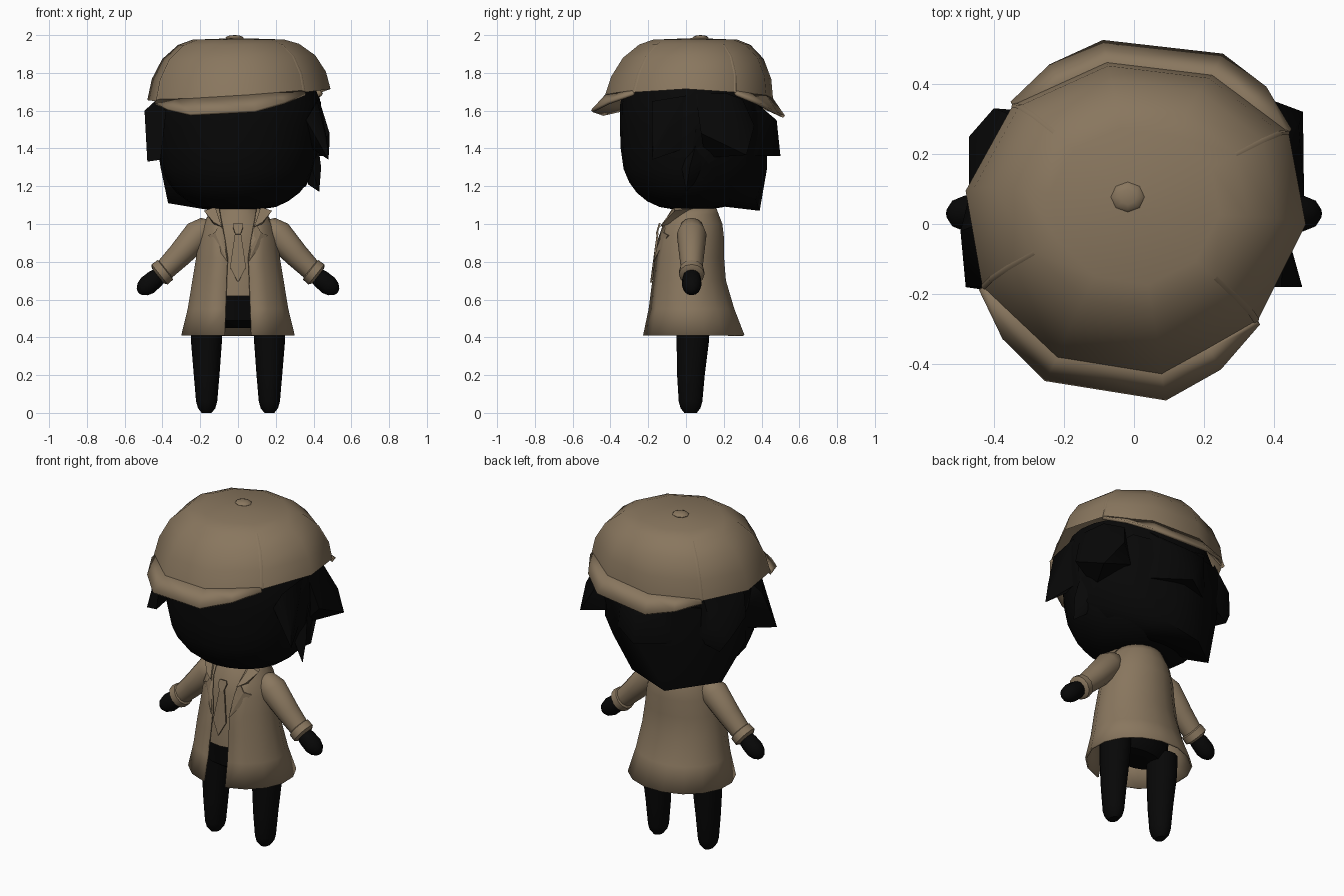
import bpy, bmesh, math
from mathutils import Vector

if "Cube" in bpy.data.objects:
    bpy.data.objects.remove(bpy.data.objects["Cube"])


def material(name, rgb):
    m = bpy.data.materials.new(name)
    m.diffuse_color = (*rgb, 1)
    m.use_nodes = True
    m.node_tree.nodes["Principled BSDF"].inputs["Base Color"].default_value = m.diffuse_color
    return m


TAN = material("tan cloth", (0.25, 0.183, 0.113))
BLACK = material("soft black", (0.0022, 0.0022, 0.0022))


def finish(name, bm, mat, angle=40, thick=0, offset=0):
    bmesh.ops.recalc_face_normals(bm, faces=bm.faces[:])
    me = bpy.data.meshes.new(name)
    bm.to_mesh(me)
    bm.free()
    me.materials.append(mat)
    ob = bpy.data.objects.new(name, me)
    bpy.context.collection.objects.link(ob)
    if thick:
        mod = ob.modifiers.new("thickness", "SOLIDIFY")
        mod.thickness, mod.offset = thick, offset
    bpy.ops.object.select_all(action="DESELECT")
    bpy.context.view_layer.objects.active = ob
    ob.select_set(True)
    if angle:
        bpy.ops.object.shade_smooth_by_angle(angle=math.radians(angle))
    return ob


def loft(name, rings, mat, closed=True, caps=(True, True), **kw):
    bm = bmesh.new()
    vs = [[bm.verts.new(p) for p in r] for r in rings]
    n = len(vs[0])
    for a, b in zip(vs, vs[1:]):
        for i in range(n if closed else n - 1):
            j = (i + 1) % n
            bm.faces.new((a[i], a[j], b[j], b[i]))
    for use, r in zip(caps, (vs[0], vs[-1])):
        if use and closed:
            bm.faces.new(r)
    return finish(name, bm, mat, **kw)


def hull(name, pts, mat):
    bm = bmesh.new()
    for p in pts:
        bm.verts.new(p)
    res = bmesh.ops.convex_hull(bm, input=bm.verts[:])
    junk = [g for g in res["geom_interior"] if isinstance(g, bmesh.types.BMVert)]
    bmesh.ops.delete(bm, geom=junk, context="VERTS")
    return finish(name, bm, mat, angle=50)


def ellipsoid(name, loc, size, mat, u=20, v=12):
    bm = bmesh.new()
    bmesh.ops.create_uvsphere(bm, u_segments=u, v_segments=v, radius=1)
    for vert in bm.verts:
        vert.co = Vector(loc) + Vector(c * s for c, s in zip(vert.co, size))
    return finish(name, bm, mat)


def tube(name, path, mat, n=12):
    """Round tube through (x, y, z, radius) points lying in a plane of constant y."""
    pts = [Vector(p[:3]) for p in path]
    rings = []
    for i, p in enumerate(pts):
        d = (pts[min(i + 1, len(pts) - 1)] - pts[max(i - 1, 0)]).normalized()
        side = Vector((0, 1, 0))
        up = d.cross(side).normalized()
        rings.append([p + path[i][3] * (math.cos(k * math.tau / n) * side + math.sin(k * math.tau / n) * up)
                      for k in range(n)])
    return loft(name, rings, mat)


# Coat: z, half width, front y, back y, half opening
COAT = [(0.41, .30, -.23, .31, .07), (0.55, .265, -.20, .255, .065), (0.70, .24, -.18, .21, .06),
        (0.82, .22, -.165, .20, .055), (0.92, .205, -.155, .20, .07), (1.0, .18, -.135, .19, .085),
        (1.05, .15, -.105, .17, .095), (1.09, .13, -.08, .155, .10)]


def oval(z, rx, yf, yb, gap=0, n=16):
    a = math.asin(gap / rx)
    cy, ry = (yf + yb) / 2, (yb - yf) / 2
    ts = [a + (math.tau - 2 * a) * i / (n if gap == 0 else n - 1) for i in range(n)]
    return [(rx * math.sin(t), cy - ry * math.cos(t), z) for t in ts]


def coat_y(x, z):
    for a, b in zip(COAT, COAT[1:]):
        if z <= b[0] or b is COAT[-1]:
            f = min(1, (z - a[0]) / (b[0] - a[0]))
            _, rx, yf, yb, _ = [p + (q - p) * f for p, q in zip(a, b)]
            return (yf + yb) / 2 - (yb - yf) / 2 * math.sqrt(max(0, 1 - (x / rx) ** 2))


def plate(name, outline, lift):
    bm = bmesh.new()
    f = bm.faces.new([bm.verts.new((x, coat_y(x, z) - lift, z)) for x, z in outline])
    bmesh.ops.triangulate(bm, faces=[f])
    return finish(name, bm, TAN, angle=0, thick=0.009)


loft("coat", [oval(*r) for r in COAT], TAN, closed=False, thick=0.01, offset=0)
SHIRT = [(0.62, .23, -.172, .2)] + [(z, rx - .015, yf + .012, yb - .015) for z, rx, yf, yb, g in COAT[2:]]
loft("shirt", [oval(*r) for r in SHIRT], TAN)
loft("trouser_hips", [oval(0.45, .16, -.08, .11), oval(0.49, .21, -.14, .14), oval(0.63, .21, -.155, .16)], BLACK)

# Lapels, collar, tie
for s, side in ((-1, "left"), (1, "right")):
    plate(side + "_lapel", [(s * .055, .80), (s * .155, .94), (s * .12, .955), (s * .09, 1.01)], .008)
    hull(side + "_collar", [(s * .18, -.06, 1.07), (s * .13, -.115, 1.01), (s * .085, -.14, .985), (s * .12, -.06, 1.09),
                            (s * .12, .08, 1.09), (s * .13, -.09, 1.00), (s * .10, -.08, 1.02)], TAN)
plate("tie_blade", [(-.015, .955), (-.042, .77), (0, .69), (.042, .77), (.015, .955)], .004)
plate("tie_knot", [(-.014, .945), (-.027, .985), (-.022, 1.005), (.022, 1.005), (.027, .985), (.014, .945)], .008)

# Limbs
for s, side in ((-1, "left"), (1, "right")):
    tube(side + "_sleeve", [(s * .14, .03, 1.0, .03), (s * .16, .03, .985, .06), (s * .21, .03, .945, .079),
                            (s * .31, .03, .835, .066), (s * .40, .03, .745, .055)], TAN)
    tube(side + "_cuff", [(s * .378, .03, .762, .05), (s * .385, .03, .757, .066), (s * .415, .03, .733, .068),
                          (s * .425, .03, .725, .05)], TAN)
    tube(side + "_hand", [(s * .40, .03, .74, .04), (s * .44, .03, .708, .05), (s * .48, .03, .675, .052),
                          (s * .505, .03, .655, .042), (s * .522, .03, .64, .022), (s * .527, .03, .636, .004)], BLACK)
    leg = [(.50, .165, .085, .04, .09), (.38, .167, .082, .036, .088), (.2, .166, .068, .026, .075),
           (.06, .166, .056, .024, .064), (.025, .166, .046, .024, .054), (.0, .166, .026, .024, .034)]
    loft(side + "_leg", [[(s * cx + rx * math.cos(k * math.tau / 14), cy + ry * math.sin(k * math.tau / 14), z)
                          for k in range(14)] for z, cx, rx, cy, ry in leg], BLACK)

# Head with a broad, flat chin, and hair
HEAD = [(1.078, .12, .10), (1.09, .20, .17), (1.12, .265, .235), (1.165, .325, .29), (1.22, .37, .33), (1.29, .40, .36),
        (1.40, .425, .376), (1.52, .435, .38), (1.64, .44, .378), (1.74, .40, .35)]
loft("head", [oval(z, rx, .03 - ry, .03 + ry, n=24) for z, rx, ry in HEAD], BLACK, angle=60)
hull("nape_hair", [(-.44, .05, 1.5), (-.41, .02, 1.3), (-.37, .19, 1.11), (-.13, .39, 1.07), (.1, .37, 1.13),
                   (.2, .3, 1.17), (.36, .18, 1.2), (.41, .02, 1.3), (.44, .05, 1.5), (.3, .35, 1.6), (-.3, .35, 1.6),
                   (.33, .3, 1.37), (-.34, .3, 1.35), (0, .42, 1.6), (0, .43, 1.3), (-.24, .1, 1.13),
                   (.2, .05, 1.11)], BLACK)
hull("back_right_tuft", [(.40, .22, 1.69), (.42, .05, 1.69), (.37, .362, 1.52), (.47, .28, 1.52), (.485, .08, 1.48),
                         (.482, .32, 1.365), (.36, .1, 1.35), (.3, .33, 1.42), (.32, .3, 1.66)], BLACK)
hull("right_side_lock", [(.43, .0, 1.68), (.42, -.18, 1.65), (.47, -.17, 1.45), (.48, -.18, 1.34), (.39, .05, 1.42),
                         (.36, -.18, 1.55), (.39, -.1, 1.4)], BLACK)
hull("right_low_lock", [(.42, .06, 1.45), (.44, .02, 1.3), (.43, 0, 1.17), (.37, .04, 1.21), (.36, -.04, 1.4),
                        (.38, .12, 1.35)], BLACK)
hull("left_side_lock", [(-.44, .0, 1.65), (-.495, -.02, 1.6), (-.48, -.18, 1.33), (-.41, -.19, 1.34),
                        (-.38, -.18, 1.6), (-.40, .08, 1.4), (-.47, .08, 1.55)], BLACK)
hull("back_left_tuft", [(-.32, .3, 1.66), (-.44, .08, 1.66), (-.40, .33, 1.5), (-.47, .25, 1.42), (-.47, .1, 1.5),
                        (-.42, .28, 1.34), (-.36, .1, 1.35), (-.27, .32, 1.4)], BLACK)
hull("back_tuft", [(-.2, .36, 1.65), (.2, .36, 1.65), (-.12, .45, 1.56), (.12, .45, 1.56), (0, .5, 1.36),
                   (-.2, .36, 1.36), (.2, .36, 1.36), (0, .48, 1.55)], BLACK)

# Cap: ten-sided crown turned slightly, lower on one side
YAW = math.radians(-9.5)
PROFILE = [(1, 1.675), (.95, 1.78), (.835, 1.88), (.66, 1.95), (.5, 1.976)]


def cap_point(k, f, z, lift=0):
    t = k * math.tau / 10
    x, y = .487 * f * math.cos(t), .45 * f * math.sin(t)
    h = max(0, 1.98 - z) / .3
    z += h * (.029 * math.cos(t) - .02 * abs(math.sin(t)) + .01) + lift
    px, py = x * math.cos(YAW) - y * math.sin(YAW), x * math.sin(YAW) + y * math.cos(YAW)
    if px > 0:
        py += .065 * (px / .48) ** 2
        px *= 1.02
    return (px, py + .015 + .035 * (1 - h), z)


rings = [[cap_point(k, f, z) for k in range(10)] for f, z in PROFILE]
rings.append([cap_point(k, .02, 1.984) for k in range(10)])
loft("cap_crown", rings, TAN, caps=(False, True), angle=50)
ellipsoid("cap_button", (-.018, .077, 1.985), (.048, .043, .015), TAN, 8, 6)

# Front and back brims: tapered crescents along the rim (step, rim scale, outer scale)
STEPS = [(1, .98, 1.015), (1.5, .935, 1.085), (2, .98, 1.15), (3, .98, 1.15), (3.5, .935, 1.085), (4, .98, 1.015)]
for name, first, drop, wide in (("front_brim", 5, .075, 1.0), ("back_brim", 0, .10, .86)):
    outer, inner = [], []
    for k, f, w in STEPS:
        w = 1 + (w - 1) * wide
        inner.append(cap_point(first + k, f, 1.68))
        outer.append(cap_point(first + k, w, 1.672, -drop * (w - 1) / .15))
    loft(name, [inner, outer], TAN, closed=False, thick=0.016, angle=30)

# Raised seams on the crown
for i, k in enumerate((1, 4, 6, 9)):
    strip = []
    for f, z in PROFILE[:-1]:
        strip.append([cap_point(k + d, f * m, z, .001) for d, m in ((-.03, .997), (0, 1.006), (.03, .997))])
    loft("cap_seam_%d" % (i + 1), strip, TAN, closed=False, angle=60)
